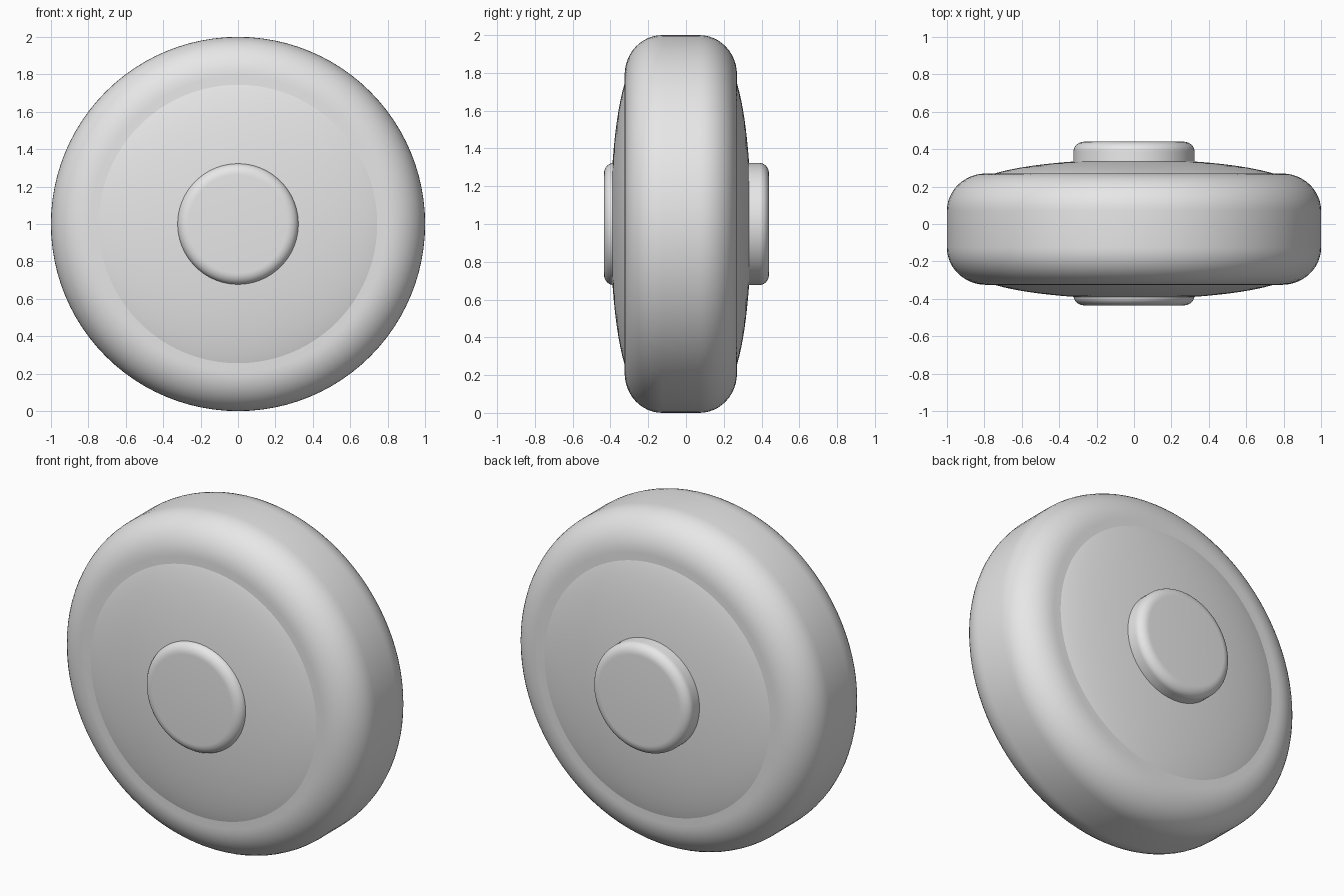
import bpy, bmesh
from math import pi, sin, cos, radians

cube = bpy.data.objects.get("Cube")
if cube:
    bpy.data.objects.remove(cube, do_unlink=True)

SEGMENTS = 96
grey = bpy.data.materials.new("plain grey")
grey.use_nodes = True
grey.diffuse_color = (0.8, 0.8, 0.8, 1)
grey.node_tree.nodes["Principled BSDF"].inputs["Base Color"].default_value = (0.8, 0.8, 0.8, 1)


def arc(r, y, size_r, size_y, start, end, steps):
    """Elliptical arc in the (radius, y) plane, angles in degrees."""
    angles = [radians(start + (end - start) * i / steps) for i in range(steps + 1)]
    return [(r + size_r * cos(a), y + size_y * sin(a)) for a in angles]


def lathe(name, profile):
    """Spin an open profile, starting and ending on the axle, around y."""
    bm = bmesh.new()
    verts = [bm.verts.new((r, y, 0)) for r, y in profile]
    edges = [bm.edges.new(pair) for pair in zip(verts, verts[1:])]
    bmesh.ops.spin(bm, geom=verts + edges, cent=(0, 0, 0), axis=(0, 1, 0),
                   angle=2 * pi, steps=SEGMENTS, use_merge=True)
    bmesh.ops.remove_doubles(bm, verts=bm.verts, dist=0.0001)
    bmesh.ops.recalc_face_normals(bm, faces=bm.faces)
    mesh = bpy.data.meshes.new(name)
    bm.to_mesh(mesh)
    bm.free()
    mesh.materials.append(grey)
    obj = bpy.data.objects.new(name, mesh)
    obj.location.z = 1
    bpy.context.collection.objects.link(obj)
    bpy.ops.object.select_all(action='DESELECT')
    obj.select_set(True)
    bpy.context.view_layer.objects.active = obj
    bpy.ops.object.shade_smooth_by_angle(angle=radians(35))
    return obj


def rounded_drum(name, radius, front, back, bevel_r, bevel_y, steps):
    """Solid drum with rounded rims."""
    inner = radius - bevel_r
    profile = [(0, front)]
    profile += arc(inner, front + bevel_y, bevel_r, bevel_y, -90, 0, steps)
    profile += arc(inner, back - bevel_y, bevel_r, bevel_y, 0, 90, steps)
    return lathe(name, profile + [(0, back)])


# Tyre with broad rounded shoulders
rounded_drum("tyre", 1.0, -0.325, 0.27, 0.21, 0.2, 12)

# Domed wheel disc bulging out of both tyre faces
dome = arc(0, -0.25, 0.86, 0.15, -90, 0, 20) + arc(0, 0.195, 0.86, 0.15, 0, 90, 20)
lathe("wheel_disc", dome)

# Axle hub passing through the disc
rounded_drum("hub", 0.323, -0.435, 0.44, 0.06, 0.05, 8)
